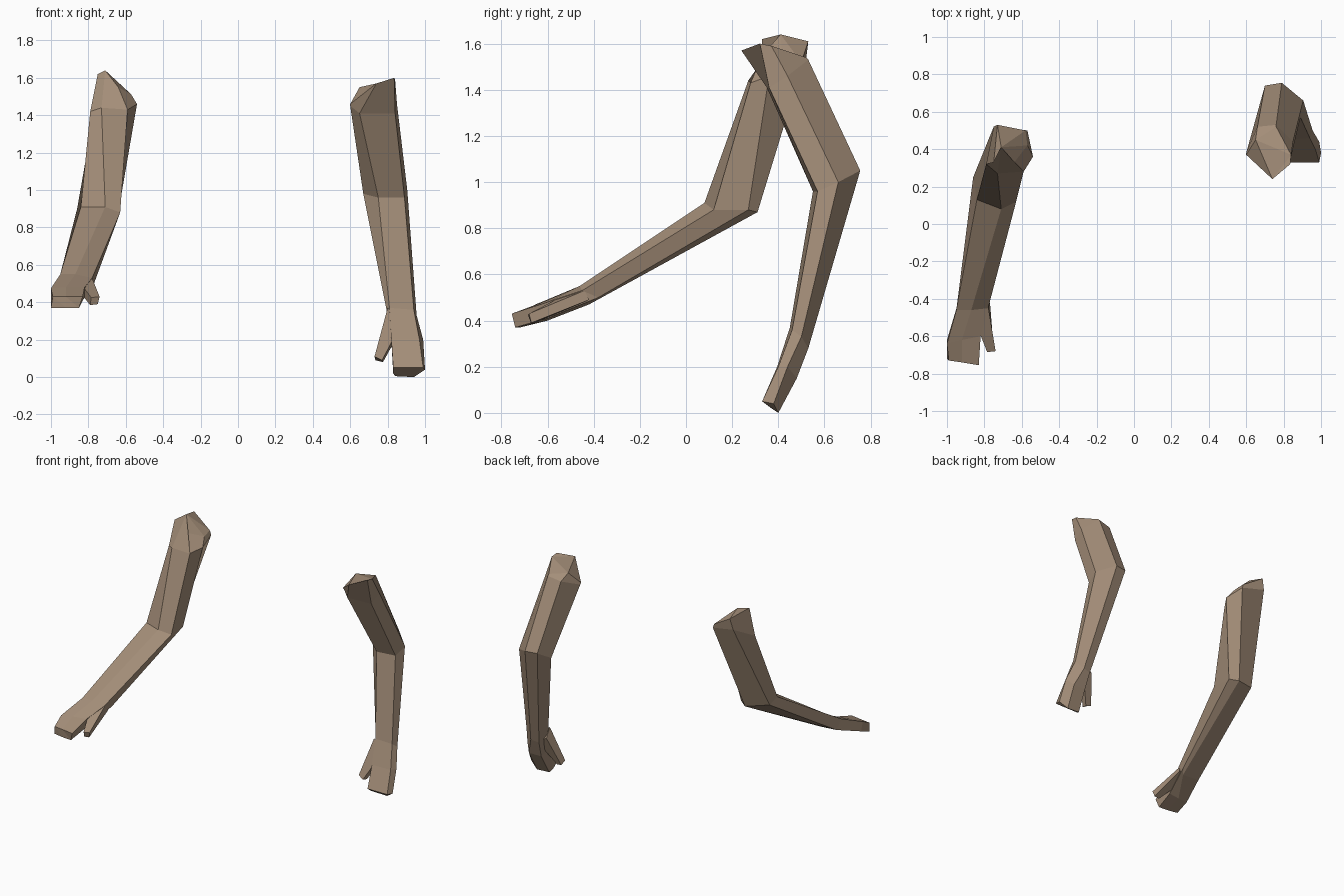
import bpy, bmesh

cube = bpy.data.objects.get("Cube")
if cube:
    bpy.data.objects.remove(cube, do_unlink=True)

# Single tan skin colour
skin = bpy.data.materials.new("tan_skin")
skin.use_nodes = True
TAN = (0.37, 0.27, 0.19, 1)
skin.diffuse_color = TAN
bsdf = skin.node_tree.nodes["Principled BSDF"]
bsdf.inputs["Base Color"].default_value = TAN
bsdf.inputs["Roughness"].default_value = 0.9


def loft(name, sections):
    """Skin a chain of cross-sections and close both ends."""
    bm = bmesh.new()
    rings = [[bm.verts.new(p) for p in s] for s in sections]
    for a, b in zip(rings, rings[1:]):
        n = len(a)
        for i in range(n):
            j = (i + 1) % n
            bm.faces.new((a[i], a[j], b[j], b[i]))
    bm.faces.new(rings[0])
    bm.faces.new(rings[-1])
    bmesh.ops.remove_doubles(bm, verts=bm.verts, dist=0.002)
    bmesh.ops.triangulate(bm, faces=[f for f in bm.faces if len(f.verts) > 4])
    bmesh.ops.recalc_face_normals(bm, faces=bm.faces)
    mesh = bpy.data.meshes.new(name)
    bm.to_mesh(mesh)
    bm.free()
    mesh.materials.append(skin)
    obj = bpy.data.objects.new(name, mesh)
    bpy.context.collection.objects.link(obj)
    return obj


# Right arm, reaching forward: six-sided sections from shoulder to fingertips
r_cap = [(-.75, .33, 1.62), (-.71, .41, 1.64), (-.64, .33, 1.55),
         (-.57, .42, 1.51), (-.58, .50, 1.52), (-.73, .53, 1.61)]
r_shoulder = [(-.79, .32, 1.42), (-.73, .27, 1.44), (-.59, .28, 1.43),
              (-.54, .36, 1.46), (-.57, .50, 1.49), (-.75, .52, 1.53)]
r_elbow = [(-.84, .13, .91), (-.71, .08, .91), (-.63, .12, .88),
           (-.64, .27, .88), (-.70, .31, .87), (-.86, .25, .90)]
r_wrist = [(-.95, -.46, .55), (-.87, -.46, .55), (-.78, -.45, .53),
           (-.77, -.38, .50), (-.80, -.42, .47), (-.94, -.42, .48)]
r_palm = [(-1, -.64, .475), (-.92, -.62, .48), (-.82, -.60, .48),
          (-.83, -.60, .41), (-.91, -.60, .40), (-1, -.62, .41)]
r_tips = [(-.99, -.73, .43), (-.92, -.74, .43), (-.83, -.755, .43),
          (-.85, -.74, .37), (-.92, -.735, .37), (-1, -.72, .37)]
loft("right_arm", [r_cap, r_shoulder, r_elbow, r_wrist, r_palm, r_tips])

# Right thumb
loft("right_thumb", [
    [(-.87, -.47, .54), (-.78, -.44, .53), (-.77, -.42, .49), (-.86, -.46, .47)],
    [(-.785, -.685, .425), (-.74, -.68, .43), (-.75, -.67, .39), (-.79, -.67, .385)]])

# Left arm, hanging down with the elbow pushed back
l_cap = [(.835, .32, 1.60), (.74, .24, 1.57), (.60, .37, 1.46),
         (.65, .45, 1.55), (.76, .52, 1.54), (.84, .37, 1.59)]
l_shoulder = [(.84, .36, 1.41), (.65, .35, 1.41), (.60, .38, 1.45),
              (.66, .52, 1.51), (.76, .53, 1.53), (.85, .44, 1.46)]
l_elbow = [(.89, .57, .96), (.75, .55, .96), (.67, .62, .98),
           (.70, .74, 1.05), (.79, .755, 1.05), (.905, .66, 1.0)]
l_wrist = [(.94, .46, .36), (.81, .45, .37), (.80, .47, .33),
           (.84, .52, .27), (.90, .53, .28), (.955, .50, .33)]
l_palm = [(.97, .40, .20), (.82, .395, .20), (.82, .43, .19),
          (.85, .48, .15), (.95, .48, .15), (.99, .44, .20)]
l_tips = [(.99, .33, .05), (.83, .33, .05), (.83, .37, .02),
          (.84, .40, .005), (.94, .40, 0), (1.0, .38, .04)]
loft("left_arm", [l_cap, l_shoulder, l_elbow, l_wrist, l_palm, l_tips])

# Left thumb
loft("left_thumb", [
    [(.80, .45, .37), (.88, .45, .30), (.88, .50, .27), (.80, .49, .30)],
    [(.73, .37, .11), (.77, .36, .09), (.775, .40, .08), (.735, .41, .09)]])
